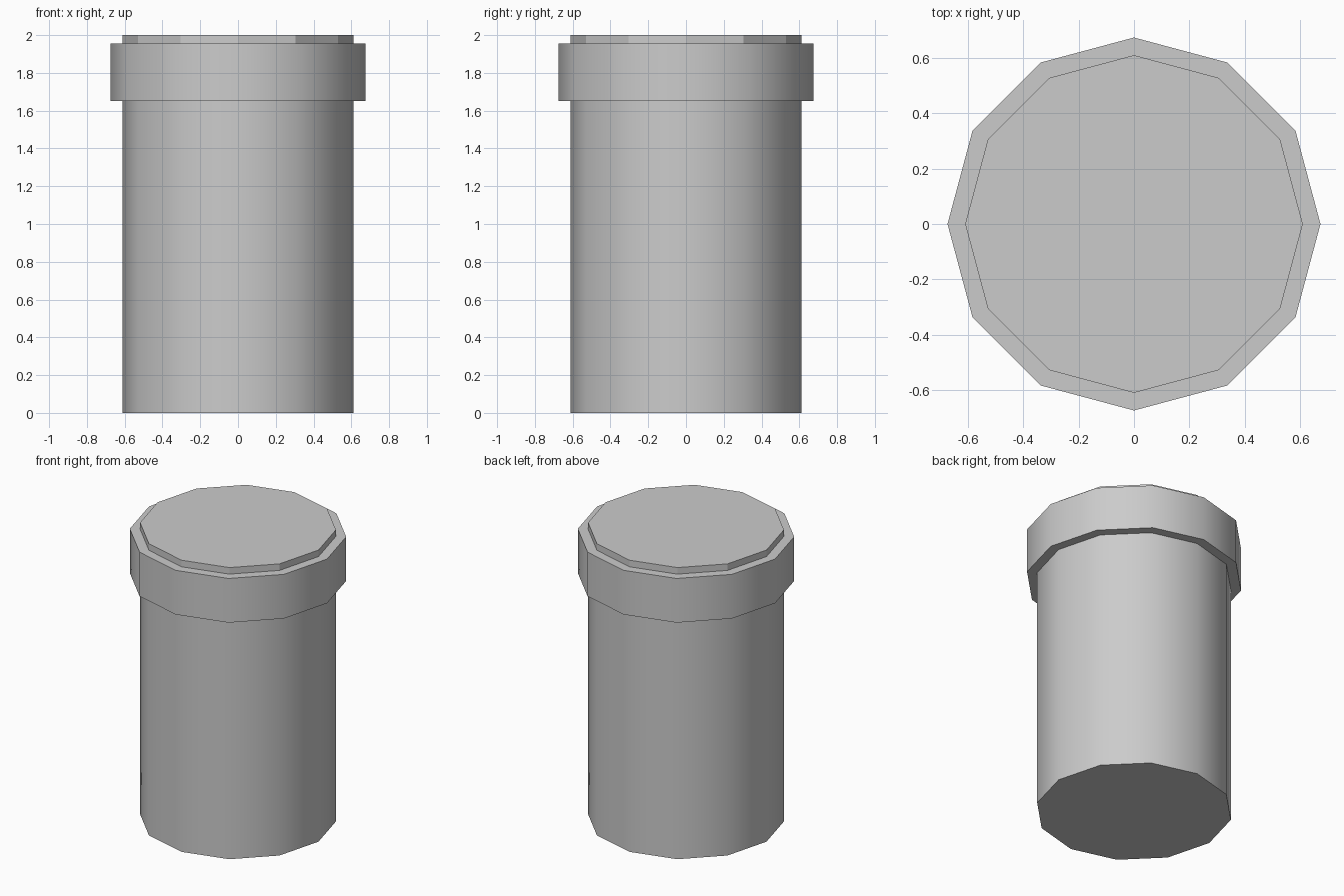
import bpy, bmesh
from math import sin, cos, radians, tau

if "Cube" in bpy.data.objects:
    bpy.data.objects.remove(bpy.data.objects["Cube"])

SIDES = 12


def turned(name, profile, cap_bottom=False, cap_top=False, smooth=True):
    """Revolve a (radius, z) profile, listed bottom to top, into a 12-sided part."""
    bm = bmesh.new()
    rings = [[bm.verts.new((r * cos(tau * i / SIDES), r * sin(tau * i / SIDES), z))
              for i in range(SIDES)] for r, z in profile]
    for low, high in zip(rings, rings[1:]):
        for i in range(SIDES):
            j = (i + 1) % SIDES
            bm.faces.new((low[i], low[j], high[j], high[i]))
    if cap_bottom:
        bm.faces.new(rings[0][::-1])
    if cap_top:
        bm.faces.new(rings[-1])
    for f in bm.faces:
        f.smooth = smooth
    mesh = bpy.data.meshes.new(name)
    bm.to_mesh(mesh)
    bm.free()
    if smooth:
        mesh.set_sharp_from_angle(angle=radians(40))
    obj = bpy.data.objects.new(name, mesh)
    bpy.context.collection.objects.link(obj)
    return obj


R_BODY, R_COLLAR = 0.611, 0.675
Z_COLLAR, Z_LEDGE, Z_TOP = 1.652, 1.955, 2.0

# Straight body with a closed base
turned("body", [(R_BODY, 0), (R_BODY, Z_COLLAR)], cap_bottom=True)

# Wider collar near the top, with a flat ledge above and below
turned("collar", [(R_BODY, Z_COLLAR), (R_COLLAR, Z_COLLAR),
                  (R_COLLAR, Z_LEDGE), (R_BODY, Z_LEDGE)])

# Low faceted top standing proud of the collar
turned("top_cap", [(R_BODY, Z_LEDGE), (R_BODY, Z_TOP)], cap_top=True, smooth=False)
